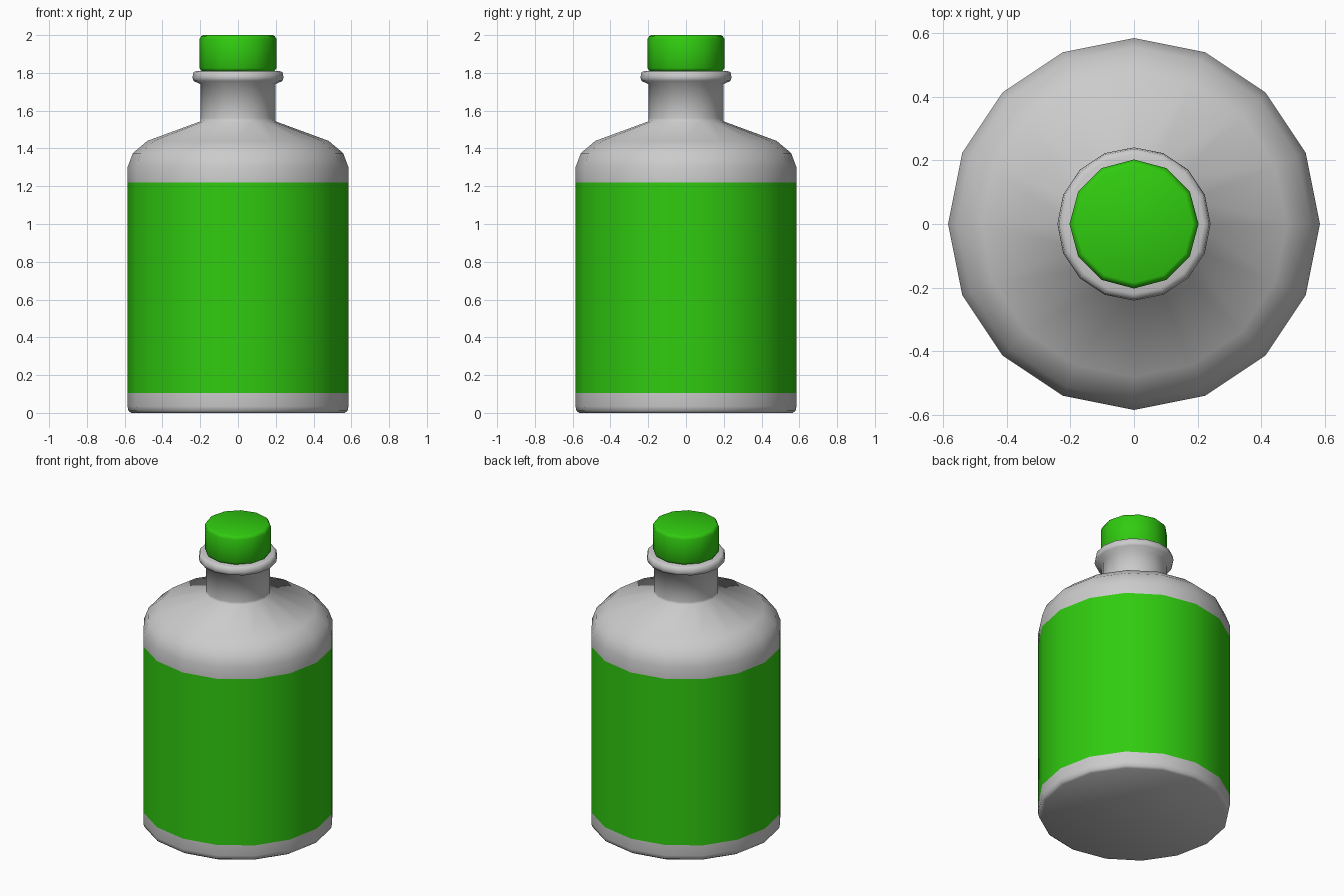
import bpy, bmesh
from math import cos, sin, tau

if "Cube" in bpy.data.objects:
    bpy.data.objects.remove(bpy.data.objects["Cube"])


def colour(name, rgba):
    m = bpy.data.materials.new(name)
    m.diffuse_color = rgba
    m.use_nodes = True
    m.node_tree.nodes["Principled BSDF"].inputs["Base Color"].default_value = m.diffuse_color
    return m


def lathe(name, profile, sides, mats, painted=lambda z: 0):
    """Revolve an (r, z) profile around z and close both ends."""
    bm = bmesh.new()
    rings = [[bm.verts.new((r * cos(tau * i / sides), r * sin(tau * i / sides), z))
              for i in range(sides)] for r, z in profile]
    for (lo, hi), (p, q) in zip(zip(rings, rings[1:]), zip(profile, profile[1:])):
        for i in range(sides):
            j = (i + 1) % sides
            f = bm.faces.new((lo[i], lo[j], hi[j], hi[i]))
            f.material_index = painted((p[1] + q[1]) / 2)
    bm.faces.new(rings[0][::-1])
    bm.faces.new(rings[-1])
    for f in bm.faces:
        f.smooth = True
    me = bpy.data.meshes.new(name)
    bm.to_mesh(me)
    bm.free()
    for m in mats:
        me.materials.append(m)
    ob = bpy.data.objects.new(name, me)
    bpy.context.collection.objects.link(ob)
    return ob


green = colour("green", (0.03, 0.6, 0.005, 1))
glass = colour("grey", (0.6, 0.6, 0.6, 1))

# Bottle: base, label band, shoulder, neck and lip
bottle = [(0.565, 0), (0.58, 0.01), (0.585, 0.035), (0.585, 0.105), (0.585, 1.22),
          (0.585, 1.30), (0.557, 1.375), (0.48, 1.44), (0.2, 1.543),
          (0.198, 1.56), (0.198, 1.74), (0.235, 1.757), (0.241, 1.775),
          (0.236, 1.803), (0.22, 1.81), (0.17, 1.81)]
lathe("bottle", bottle, 16, [glass, green], lambda z: int(0.105 < z < 1.22))

# Cap
cap = [(0.18, 1.808), (0.195, 1.812), (0.203, 1.825), (0.203, 1.98), (0.195, 1.995), (0.185, 2.0)]
lathe("cap", cap, 12, [green])
